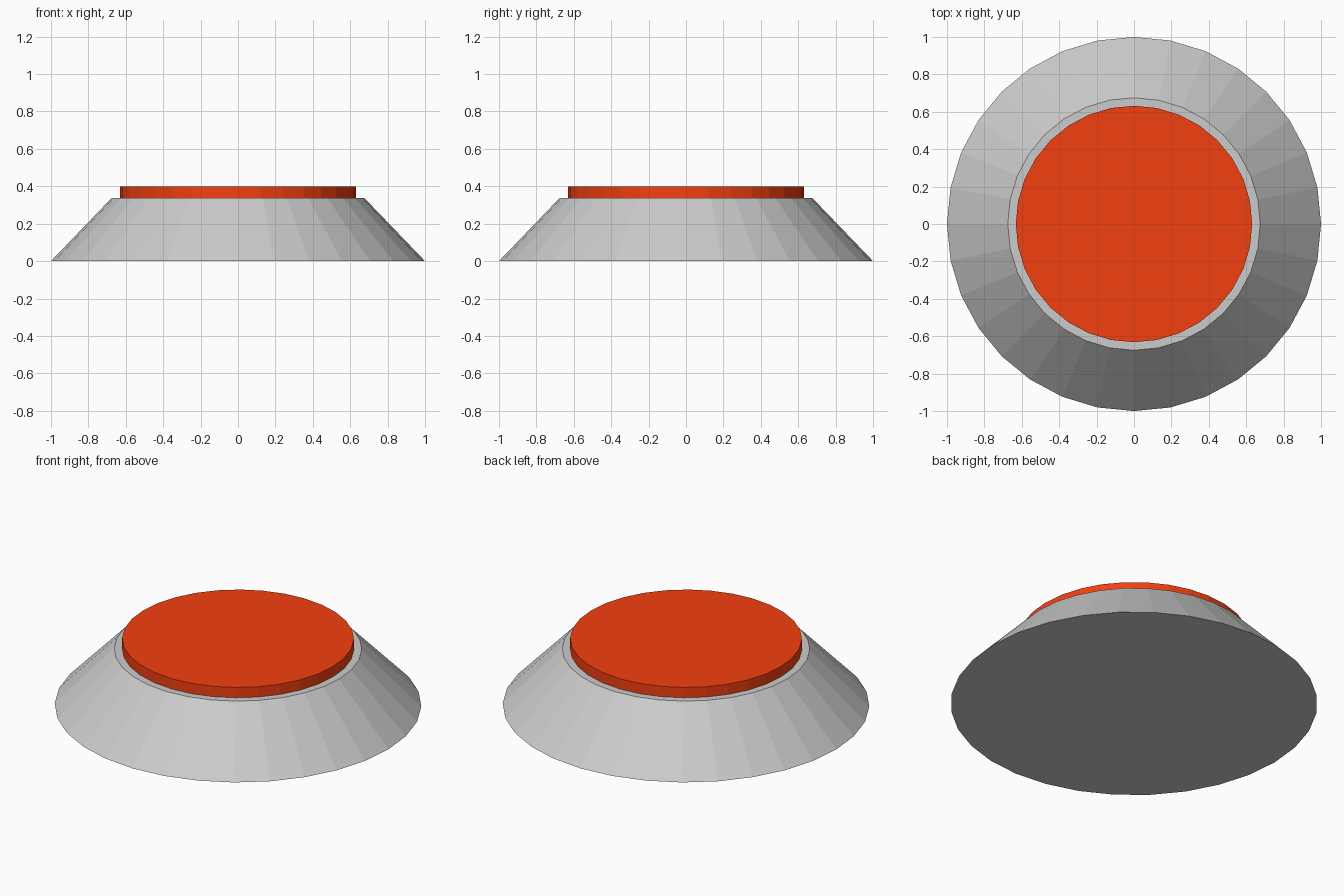
import bpy

if "Cube" in bpy.data.objects:
    bpy.data.objects.remove(bpy.data.objects["Cube"])

SIDES = 32


def frustum(name, r_bottom, r_top, z0, z1):
    bpy.ops.mesh.primitive_cone_add(vertices=SIDES, radius1=r_bottom, radius2=r_top,
                                    depth=z1 - z0, location=(0, 0, (z0 + z1) / 2))
    obj = bpy.context.object
    obj.name = name
    return obj


# Sloped grey housing
frustum("button_base", 1.0, 0.675, 0.0, 0.338)

# Red push cap resting on the housing
cap = frustum("button_cap", 0.632, 0.632, 0.338, 0.4)
red = bpy.data.materials.new("cap_red")
red.diffuse_color = (0.9, 0.05, 0.005, 1)
red.use_nodes = True
red.node_tree.nodes["Principled BSDF"].inputs["Base Color"].default_value = red.diffuse_color
cap.data.materials.append(red)
